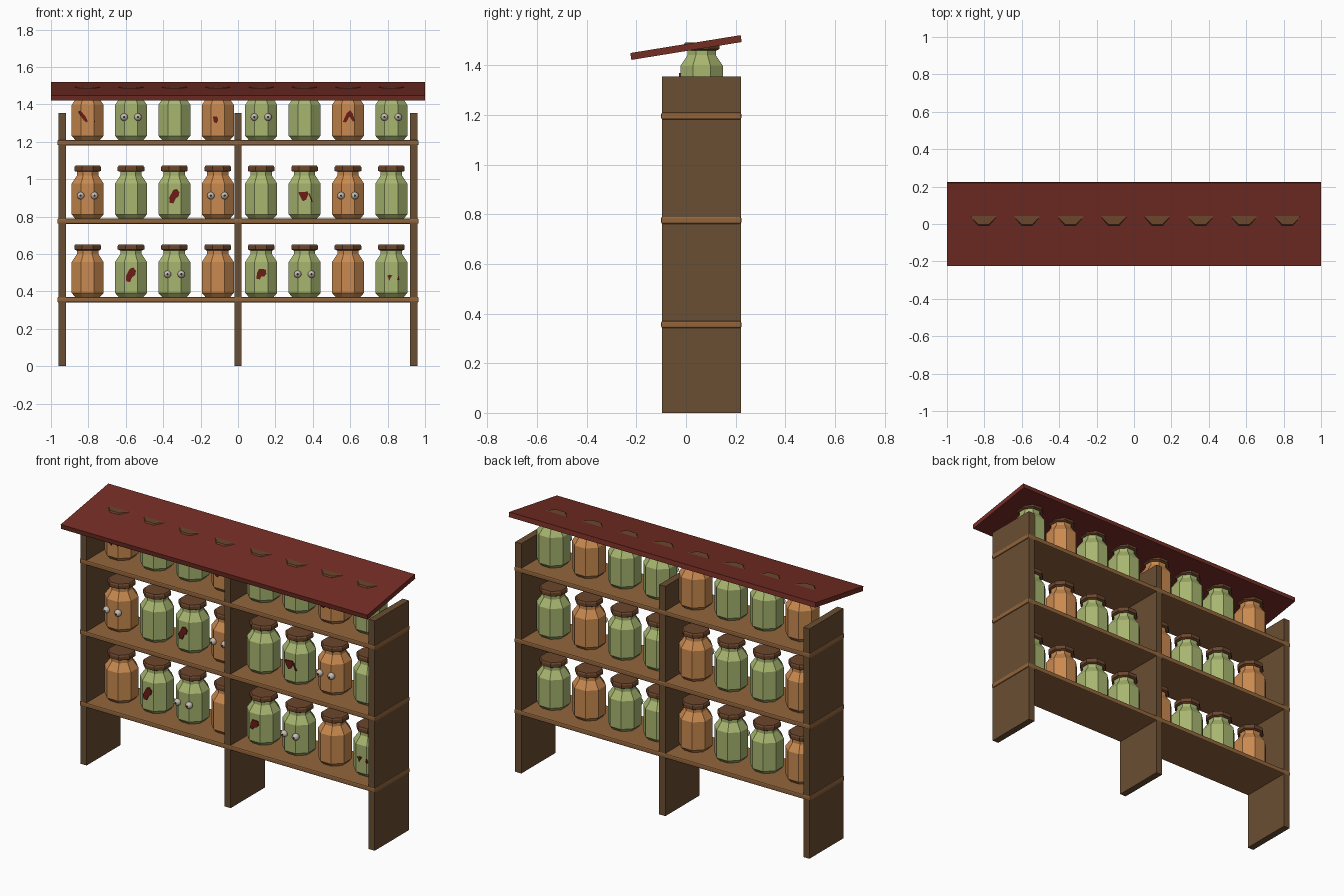
import bpy, bmesh, math
from mathutils import Matrix, Vector

if "Cube" in bpy.data.objects:
    bpy.data.objects.remove(bpy.data.objects["Cube"])


def material(name, r, g, b):
    lin = lambda c: ((c / 255 + 0.055) / 1.055) ** 2.4
    m = bpy.data.materials.new(name)
    m.diffuse_color = (lin(r), lin(g), lin(b), 1)
    m.use_nodes = True
    m.node_tree.nodes["Principled BSDF"].inputs["Base Color"].default_value = m.diffuse_color
    return m


POST = material("dark wood", 106, 78, 50)
SHELF = material("light wood", 146, 101, 60)
ROOF = material("red roof", 116, 45, 36)
GREEN = material("green glass", 168, 182, 112)
ORANGE = material("orange glass", 202, 138, 80)
LID = material("lid brown", 108, 70, 44)
MEAT = material("dark red", 108, 28, 22)
EYE = material("eye grey", 196, 188, 176)
PUPIL = material("pupil dark", 52, 38, 32)


def finish(bm, name, mats):
    bmesh.ops.recalc_face_normals(bm, faces=bm.faces)
    me = bpy.data.meshes.new(name)
    bm.to_mesh(me)
    bm.free()
    ob = bpy.data.objects.new(name, me)
    bpy.context.collection.objects.link(ob)
    for m in mats:
        me.materials.append(m)
    return ob


def box(name, lo, hi, mat, bevel=0):
    lo, hi = Vector(lo), Vector(hi)
    bm = bmesh.new()
    bmesh.ops.create_cube(bm, size=1, matrix=Matrix.Translation((lo + hi) / 2)
                          @ Matrix.Diagonal((*(hi - lo), 1)))
    if bevel:
        bmesh.ops.bevel(bm, geom=bm.edges[:], offset=bevel, segments=2,
                        profile=0.5, affect='EDGES')
    return finish(bm, name, [mat])


def lathe(name, profile, loc, mat, sides=8):
    """Octagonal turned part; profile is (flat-to-centre distance, height)."""
    bm = bmesh.new()
    rings = []
    for a, z in profile:
        r = a / math.cos(math.pi / sides)
        rings.append([bm.verts.new((loc[0] + r * math.cos((k + .5) * math.tau / sides),
                                    loc[1] + r * math.sin((k + .5) * math.tau / sides),
                                    loc[2] + z)) for k in range(sides)])
    for p, q in zip(rings, rings[1:]):
        for k in range(sides):
            n = (k + 1) % sides
            bm.faces.new((p[k], p[n], q[n], q[k]))
    bm.faces.new(rings[0])
    bm.faces.new(rings[-1])
    return finish(bm, name, [mat])


def slab(name, shapes, x, z, y):
    """Irregular flat pieces showing on the jar front."""
    bm = bmesh.new()
    for pts in shapes:
        f = bm.faces.new([bm.verts.new((x + a, y - .006, z + b)) for a, b in pts])
        ext = bmesh.ops.extrude_face_region(bm, geom=[f])
        vs = [v for v in ext["geom"] if isinstance(v, bmesh.types.BMVert)]
        bmesh.ops.translate(bm, verts=vs, vec=(0, .009, 0))
    return finish(bm, name, [MEAT])


def eyeball(name, x, y, z):
    bm = bmesh.new()
    # sphere pole points forward; faces near it form the pupil
    bmesh.ops.create_uvsphere(bm, u_segments=12, v_segments=10, radius=.02,
                              matrix=Matrix.Translation((x, y, z))
                              @ Matrix.Rotation(math.pi / 2, 4, 'X'))
    for f in bm.faces:
        f.smooth = True
        if f.calc_center_median().y < y - .0182:
            f.material_index = 1
    return finish(bm, name, [EYE, PUPIL])


# uprights and shelves
for x, n in ((-.94, "left"), (0, "middle"), (.94, "right")):
    box(n + "_upright", (x - .02, -.097, 0), (x + .02, .221, 1.355), POST)
SHELF_TOPS = (.37, .79, 1.21)
for i, z in enumerate(SHELF_TOPS):
    box(f"shelf_{i}", (-.966, -.1, z - .029), (.966, .223, z), SHELF, .007)

# sloping roof: the jar lids of the top row poke through it
roof = box("roof", (-1, -.225, -.014), (1, .225, .014), ROOF)
roof.rotation_euler.x = math.radians(9.2)
roof.location = (0, 0, 1.471)

# jar contents: shelf row -> jar column -> outlines
BEAN = [[(-.025, -.035), (-.005, -.037), (.006, -.012), (.022, 0), (.027, .022),
         (.012, .04), (-.006, .034), (-.018, .012), (-.028, -.008)]]
CHUNK = [[(-.026, -.02), (-.008, -.024), (0, -.008), (.016, -.008), (.028, .006),
          (.024, .03), (-.012, .032), (-.022, .012)]]
WEDGE = [[(-.05, .032), (-.035, .036), (-.012, .008), (0, -.016), (-.004, -.026),
          (-.022, -.012)], [(.03, -.02), (.037, -.012), (.038, -.022)]]
TRIANGLE = [[(-.034, .022), (.018, .026), (.02, .012), (.008, -.018), (-.008, -.026),
             (-.02, -.008)], [(.02, .016), (.026, .018), (.042, -.026), (.036, -.026)]]
ARCH = [[(-.028, -.022), (-.01, -.024), (.008, .008), (.026, -.02), (.036, -.016),
         (.026, .022), (.012, .04), (-.006, .026)]]
LUMP = [[(-.026, .006), (-.004, .008), (.002, -.012), (-.006, -.028), (-.02, -.024)]]
SCRAPS = [[(-.026, -.006), (-.018, -.01), (-.012, -.03), (-.002, -.01), (.006, -.004),
           (-.008, .002)], [(.03, -.026), (.036, -.002), (.042, -.026)]]
CONTENTS = ({1: BEAN, 2: "eyes", 4: CHUNK, 5: "eyes", 7: SCRAPS},
            {0: "eyes", 2: BEAN, 3: "eyes", 5: TRIANGLE, 6: "eyes"},
            {0: WEDGE, 1: "eyes", 3: LUMP, 4: "eyes", 6: ARCH, 7: "eyes"})

# jars with lids, eyes and pieces
JAR = [(.066, 0), (.0855, .022), (.0855, .187), (.057, .23), (.057, .258)]
TOP = [(.062, .25), (.071, .255), (.071, .274), (.066, .282)]
JY = .063
for row, z in enumerate(SHELF_TOPS):
    for col in range(8):
        x = -.804 + .232 * col
        tag = f"{row}_{col}"
        lathe("jar_" + tag, JAR, (x, JY, z), ORANGE if col % 3 == 0 else GREEN)
        lathe("lid_" + tag, TOP, (x, JY, z), LID)
        item = CONTENTS[row].get(col)
        if item == "eyes":
            for s in (-1, 1):
                eyeball(f"eye_{tag}_{'left' if s < 0 else 'right'}",
                        x + s * .037, JY - .086, z + .122)
        elif item:
            slab("meat_" + tag, item, x, z + .118, JY - .0855)
